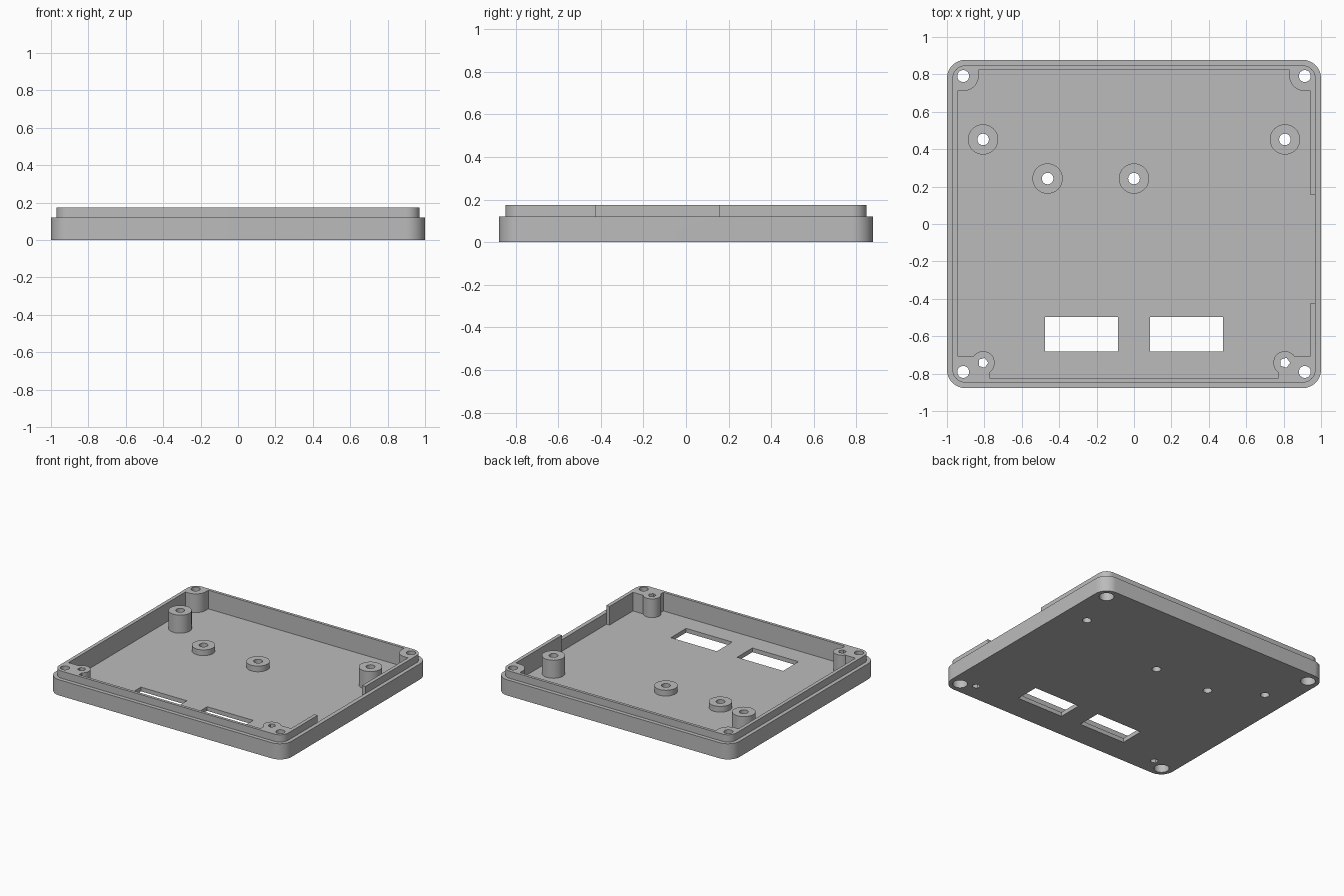
import bpy, bmesh, math

if "Cube" in bpy.data.objects:
    bpy.data.objects.remove(bpy.data.objects["Cube"])

# Single flat grey
grey = bpy.data.materials.new("grey plastic")
grey.diffuse_color = (0.5, 0.5, 0.5, 1)
grey.use_nodes = True
grey.node_tree.nodes["Principled BSDF"].inputs["Base Color"].default_value = grey.diffuse_color


def arc(cx, cy, r, a0, a1, n):
    """Points along an arc, angles in degrees, both ends included."""
    angles = [math.radians(a0 + (a1 - a0) * i / n) for i in range(n + 1)]
    return [(cx + r * math.cos(a), cy + r * math.sin(a)) for a in angles]


def rounded_rect(hx, hy, r):
    pts = []
    for k, (sx, sy) in enumerate([(1, 1), (-1, 1), (-1, -1), (1, -1)]):
        pts += arc(sx * (hx - r), sy * (hy - r), r, 90 * k, 90 * k + 90, 12)
    return pts


def prism(name, pts, z0, z1):
    """Extrude a closed outline between two heights."""
    bm = bmesh.new()
    low = [bm.verts.new((x, y, z0)) for x, y in pts]
    high = [bm.verts.new((x, y, z1)) for x, y in pts]
    bm.faces.new(low)
    bm.faces.new(high)
    n = len(pts)
    for i in range(n):
        j = (i + 1) % n
        bm.faces.new((low[i], low[j], high[j], high[i]))
    bmesh.ops.recalc_face_normals(bm, faces=bm.faces)
    me = bpy.data.meshes.new(name)
    bm.to_mesh(me)
    bm.free()
    me.materials.append(grey)
    ob = bpy.data.objects.new(name, me)
    bpy.context.collection.objects.link(ob)
    return ob


def cylinder(name, x, y, r, z0, z1, sides=40):
    return prism(name, arc(x, y, r, 0, 360, sides)[:-1], z0, z1)


def box(name, x0, x1, y0, y1, z0, z1):
    return prism(name, [(x0, y0), (x1, y0), (x1, y1), (x0, y1)], z0, z1)


def combine(base, other, operation):
    """Apply a boolean and discard the helper."""
    bpy.context.view_layer.objects.active = base
    mod = base.modifiers.new("bool", 'BOOLEAN')
    mod.operation = operation
    mod.solver = 'EXACT'
    mod.object = other
    bpy.ops.object.modifier_apply(modifier=mod.name)
    bpy.data.objects.remove(other, do_unlink=True)


FLOOR, RIM, TOP = 0.032, 0.12, 0.175
IX, IY = 0.943, 0.826

# Outer tray with stepped lip
tray = prism("enclosure_tray", rounded_rect(1.0, 0.878, 0.1), 0, RIM)
combine(tray, prism("lip", rounded_rect(0.971, 0.848, 0.07), 0.05, TOP), 'UNION')

# Cavity outline: leaves corner blocks, front screw posts and a side recess
front = [(0.77, -IY)] + arc(0.807, -0.742, 0.062, 233.4, 36.6, 24) + [(IX, -0.705)]
back = [(IX, 0.711)] + arc(0.913, 0.794, 0.083, 270, 180, 12) + [(0.83, IY)]
recess = [(IX, -0.422), (0.968, -0.422), (0.968, 0.155), (IX, 0.155)]
left = [(-x, y) for x, y in reversed(front + back)]
combine(tray, prism("cavity", front + recess + back + left, FLOOR, 0.3), 'DIFFERENCE')

# Gap in the lip on the right side
combine(tray, box("lip_gap", 0.9, 1.1, -0.422, 0.155, RIM, 0.3), 'DIFFERENCE')

# Standoffs on the floor, with through holes
for x, y, top in [(-0.807, 0.452, 0.17), (0.807, 0.452, 0.17),
                  (-0.462, 0.243, 0.076), (0, 0.243, 0.076)]:
    combine(tray, cylinder("standoff", x, y, 0.081, 0.015, top), 'UNION')
    combine(tray, cylinder("standoff_hole", x, y, 0.031, -0.1, 0.3, 24), 'DIFFERENCE')

for s in (-1, 1):
    # Corner screw holes with wide bores underneath
    for t in (-1, 1):
        combine(tray, cylinder("corner_hole", s * 0.913, t * 0.791, 0.032, -0.1, 0.3, 24), 'DIFFERENCE')
        combine(tray, cylinder("bore", s * 0.913, t * 0.791, 0.052, -0.1, 0.1, 32), 'DIFFERENCE')
    # Five-sided pilot holes in the front posts
    combine(tray, cylinder("pilot_hole", s * 0.807, -0.742, 0.028, -0.1, 0.3, 5), 'DIFFERENCE')
    # Rectangular windows in the floor
    cx = s * 0.281
    combine(tray, box("window", cx - 0.195, cx + 0.195, -0.682, -0.496, -0.1, 0.1), 'DIFFERENCE')

# Smooth the rounded surfaces, keep edges crisp
bpy.ops.object.select_all(action='DESELECT')
tray.select_set(True)
bpy.context.view_layer.objects.active = tray
bpy.ops.object.shade_smooth_by_angle(angle=math.radians(30))
